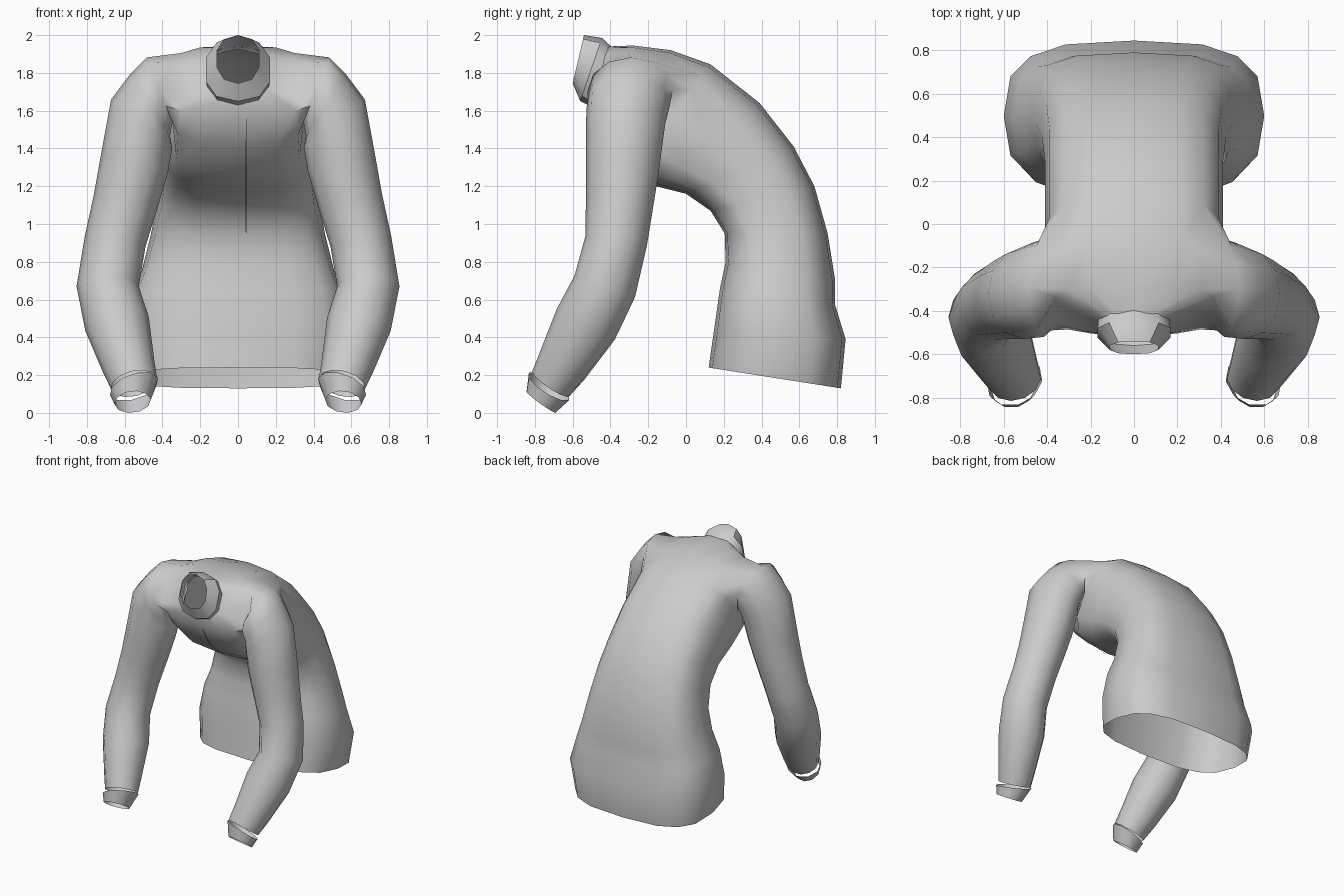
import bpy, bmesh
from math import sin, cos, pi, copysign, radians
from mathutils import Vector

cube = bpy.data.objects.get("Cube")
if cube:
    bpy.data.objects.remove(cube)

cloth = bpy.data.materials.new("grey_cloth")
cloth.use_nodes = True
GREY = (0.6, 0.6, 0.6, 1)
cloth.diffuse_color = GREY
cloth.node_tree.nodes["Principled BSDF"].inputs["Base Color"].default_value = GREY


def finish(bm, name, angle=60):
    bmesh.ops.recalc_face_normals(bm, faces=bm.faces[:])
    mesh = bpy.data.meshes.new(name)
    bm.to_mesh(mesh)
    bm.free()
    obj = bpy.data.objects.new(name, mesh)
    bpy.context.collection.objects.link(obj)
    mesh.materials.append(cloth)
    bpy.ops.object.select_all(action='DESELECT')
    obj.select_set(True)
    bpy.context.view_layer.objects.active = obj
    bpy.ops.object.shade_smooth_by_angle(angle=radians(angle))


def power(v, p):
    return copysign(abs(v) ** p, v)


def body_ring(bm, fy, fz, by, bz, w, sides=16, p=0.67):
    # Rounded ring from its front point, its back point and its half width
    front, back = Vector((0, fy, fz)), Vector((0, by, bz))
    mid, half = (front + back) / 2, (front - back) / 2
    ring = []
    for i in range(sides):
        a = 2 * pi * i / sides
        ring.append(bm.verts.new(mid + half * power(cos(a), p)
                                 + Vector((w * power(sin(a), p), 0, 0))))
    return ring


def arm_ring(bm, side, centre, axis, ru, rv, sides=12):
    # Ellipse across an arm axis, mirrored by side
    axis = Vector(axis).normalized()
    v = Vector((0, 1, 0))
    v = (v - axis * v.dot(axis)).normalized()
    u = v.cross(axis)
    ring = []
    for i in range(sides):
        a = 2 * pi * i / sides
        co = Vector(centre) + u * ru * cos(a) + v * rv * sin(a)
        co.x *= side
        ring.append(bm.verts.new(co))
    return ring


def join(bm, a, b, skip=()):
    n = len(a)
    for i in range(n):
        if i not in skip:
            j = (i + 1) % n
            bm.faces.new((a[i], a[j], b[j], b[i]))


def aligned(ring, target):
    # Reorder a ring so that it pairs with the target without twisting
    n = len(ring)
    options = [o[k:] + o[:k] for o in (ring, ring[::-1]) for k in range(n)]
    return min(options, key=lambda o: sum((p.co - q.co).length_squared
                                          for p, q in zip(o, target)))


# Torso rings from hem to neck: front y, z, back y, z, half width
TORSO = [
    (.12, .24, .82, .13, .57), (.15, .45, .845, .39, .60),
    (.18, .66, .79, .57, .56), (.21, .80, .79, .70, .51),
    (.205, .95, .75, .95, .46), (.13, 1.07, .68, 1.2, .425),
    (0, 1.16, .57, 1.41, .41), (-.16, 1.20, .39, 1.64, .41),
    (-.29, 1.28, .13, 1.845, .41), (-.43, 1.42, -.08, 1.92, .40),
    (-.51, 1.56, -.28, 1.945, .38), (-.52, 1.65, -.41, 1.94, .15),
]
# Sleeve rings from shoulder to wrist: centre, axis, two radii
SLEEVE = [
    ((.415, -.295, 1.71), (.93, 0, -.37), .185, .225),
    ((.465, -.305, 1.63), (.84, 0, -.54), .195, .22),
    ((.51, -.32, 1.53), (.62, 0, -.78), .207, .21),
    ((.55, -.335, 1.31), (.2, -.03, -1), .183, .195),
    ((.595, -.35, 1.12), (.25, -.05, -1), .172, .18),
    ((.65, -.37, .91), (.2, -.15, -1), .163, .165),
    ((.69, -.43, .67), (0, -.35, -1), .165, .17),
    ((.64, -.53, .47), (-.2, -.5, -.9), .172, .175),
    ((.58, -.655, .25), (-.2, -.55, -.85), .14, .14),
    ((.55, -.715, .155), (-.2, -.55, -.8), .125, .12),
]
CUFF = [
    ((.55, -.725, .14), (-.28, -.5, -.8), .135, .13),
    ((.558, -.768, .058), (-.1, -.58, -.8), .097, .098),
]

# Torso and sleeves in one skin, with a hole bridged at each armhole
bm = bmesh.new()
rings = [body_ring(bm, *r) for r in TORSO]
hole_rows = (8, 9)
hole_cols = set(range(2, 6)) | set(range(10, 14))
for i in range(len(rings) - 1):
    join(bm, rings[i], rings[i + 1], hole_cols if i in hole_rows else ())
low, mid, high = rings[8:11]
for side in (1, -1):
    cols = [(side * c) % 16 for c in range(2, 7)]
    previous = ([low[c] for c in cols] + [mid[cols[-1]]]
                + [high[c] for c in reversed(cols)] + [mid[cols[0]]])
    for spec in SLEEVE:
        ring = aligned(arm_ring(bm, side, *spec), previous)
        join(bm, previous, ring)
        previous = ring
finish(bm, "jacket_body", 75)

# Cuffs
for side, label in ((1, "left"), (-1, "right")):
    bm = bmesh.new()
    top, end = [arm_ring(bm, side, *spec, sides=10) for spec in CUFF]
    join(bm, top, end)
    finish(bm, label + "_cuff", 50)

# Standing collar
bm = bmesh.new()
base = body_ring(bm, -.52, 1.63, -.38, 1.925, .17, 10, .85)
band = body_ring(bm, -.56, 1.65, -.445, 1.985, .175, 10, .8)
rim = body_ring(bm, -.60, 1.745, -.54, 2.0, .115, 10, .85)
join(bm, base, band)
join(bm, band, rim)
finish(bm, "collar", 40)

# Front seam, a thin strip beside the middle of the front
bm = bmesh.new()
path = [Vector((0.04, r[0], r[1])) for r in TORSO]
rows = []
for i, p in enumerate(path):
    t = path[min(i + 1, len(path) - 1)] - path[max(i - 1, 0)]
    out = Vector((0, -t.z, t.y)).normalized() * 0.005
    rows.append([bm.verts.new(p + out + Vector((x, 0, 0)))
                 for x in (-.004, .004)])
for a, b in zip(rows, rows[1:]):
    bm.faces.new((a[0], a[1], b[1], b[0]))
finish(bm, "front_seam", 50)
